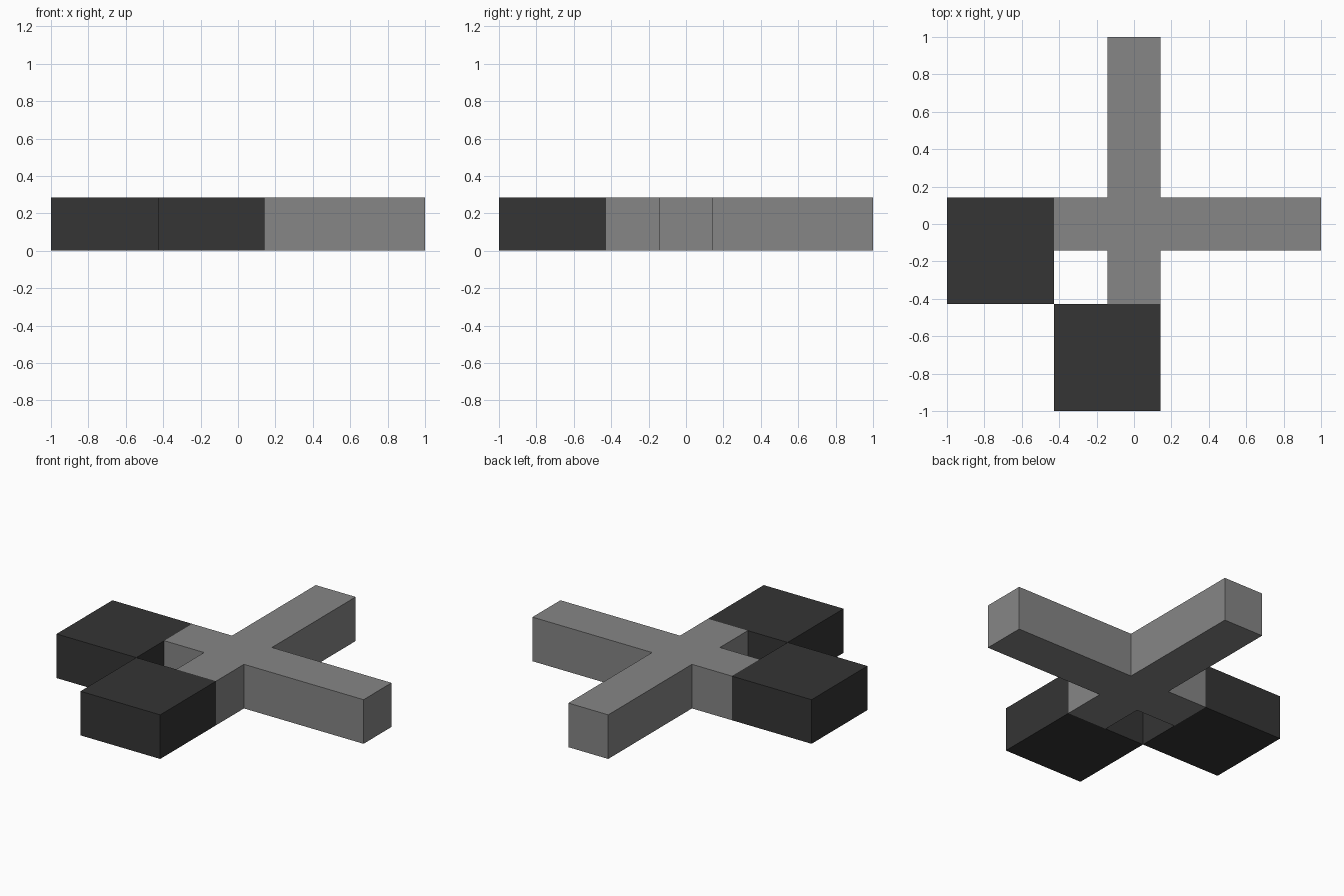
import bpy, bmesh

if "Cube" in bpy.data.objects:
    bpy.data.objects.remove(bpy.data.objects["Cube"])

U = 1 / 7          # grid module: the model is 14 modules wide
HEIGHT = 2 * U


def material(name, value):
    mat = bpy.data.materials.new(name)
    mat.diffuse_color = (value, value, value, 1)
    mat.use_nodes = True
    mat.node_tree.nodes["Principled BSDF"].inputs["Base Color"].default_value = mat.diffuse_color
    return mat


def slab(name, outline, mat):
    """Extrude a counter-clockwise outline (in modules) from the ground up."""
    bm = bmesh.new()
    base = bm.faces.new([bm.verts.new((x * U, y * U, 0)) for x, y in outline])
    top = bmesh.ops.extrude_face_region(bm, geom=[base], use_keep_orig=True)["geom"]
    bmesh.ops.translate(bm, vec=(0, 0, HEIGHT),
                        verts=[g for g in top if isinstance(g, bmesh.types.BMVert)])
    bmesh.ops.recalc_face_normals(bm, faces=bm.faces[:])
    mesh = bpy.data.meshes.new(name)
    bm.to_mesh(mesh)
    bm.free()
    mesh.materials.append(mat)
    obj = bpy.data.objects.new(name, mesh)
    bpy.context.collection.objects.link(obj)
    return obj


def square(x, y, size):
    return [(x, y), (x + size, y), (x + size, y + size), (x, y + size)]


grey = material("mid grey", 0.24)
dark = material("dark grey", 0.035)

# Cross with two long arms (+x, +y) and two short arms (-x, -y)
slab("cross", [(-1, -3), (1, -3), (1, -1), (7, -1), (7, 1), (1, 1),
               (1, 7), (-1, 7), (-1, 1), (-3, 1), (-3, -1), (-1, -1)], grey)

# Square blocks on the ends of the short arms
slab("left_block", square(-7, -3, 4), dark)
slab("front_block", square(-3, -7, 4), dark)
